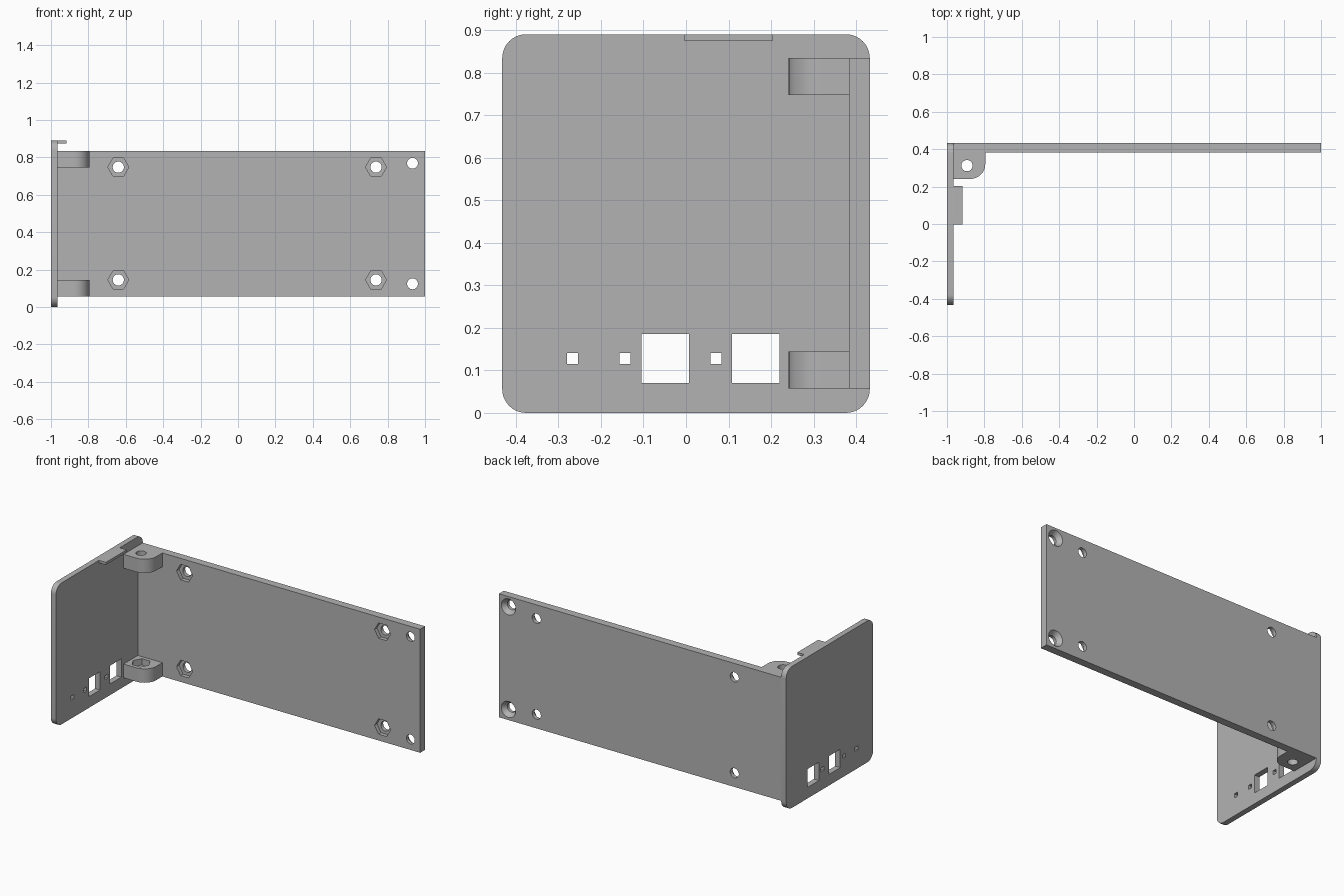
import bpy, bmesh
from math import pi, cos, sin
from mathutils import Matrix, Vector

cube = bpy.data.objects.get("Cube")
if cube:
    bpy.data.objects.remove(cube, do_unlink=True)

grey = bpy.data.materials.new("plain grey")
grey.use_nodes = True
colour = (0.45, 0.45, 0.45, 1)
grey.diffuse_color = colour
grey.node_tree.nodes["Principled BSDF"].inputs["Base Color"].default_value = colour


def finish(name, bm):
    bmesh.ops.recalc_face_normals(bm, faces=bm.faces)
    mesh = bpy.data.meshes.new(name)
    bm.to_mesh(mesh)
    bm.free()
    mesh.materials.append(grey)
    obj = bpy.data.objects.new(name, mesh)
    bpy.context.collection.objects.link(obj)
    return obj


def box(name, lo, hi):
    lo, hi = Vector(lo), Vector(hi)
    bm = bmesh.new()
    bmesh.ops.create_cube(bm, size=1, matrix=Matrix.Translation((lo + hi) / 2)
                          @ Matrix.Diagonal((*(hi - lo), 1)))
    return finish(name, bm)


def extrude(name, outline, vector):
    bm = bmesh.new()
    face = bm.faces.new([bm.verts.new(p) for p in outline])
    result = bmesh.ops.extrude_face_region(bm, geom=[face], use_keep_orig=True)
    moved = [v for v in result["geom"] if isinstance(v, bmesh.types.BMVert)]
    bmesh.ops.translate(bm, verts=moved, vec=vector)
    return finish(name, bm)


def arc(cx, cy, r, start, steps=10):
    return [(cx + r * cos(start + pi / 2 * i / steps),
             cy + r * sin(start + pi / 2 * i / steps)) for i in range(steps + 1)]


def cone(centre, axis, r1, r2, depth, sides=32):
    # r1 lies at the low end of the axis, r2 at the high end
    bm = bmesh.new()
    turn = Matrix.Rotation(-pi / 2, 4, "X") if axis == "Y" else Matrix()
    spin = Matrix.Rotation(pi / 2, 4, "Z") if sides == 6 and axis == "Z" else Matrix()
    bmesh.ops.create_cone(bm, cap_ends=True, segments=sides, radius1=r1, radius2=r2,
                          depth=depth, matrix=Matrix.Translation(centre) @ turn @ spin)
    # hexagon points must lie along x on the main plate
    if sides == 6 and axis == "Y":
        angle = max(v.co.z for v in bm.verts) - centre[2]
        if angle > r1 * 0.95:
            bmesh.ops.rotate(bm, verts=bm.verts, cent=centre,
                             matrix=Matrix.Rotation(pi / 6, 3, "Y"))
    return finish("cutter", bm)


def cut(obj, cutters):
    for cutter in cutters:
        mod = obj.modifiers.new("cut", "BOOLEAN")
        mod.operation, mod.solver, mod.object = "DIFFERENCE", "EXACT", cutter
        graph = bpy.context.evaluated_depsgraph_get()
        mesh = bpy.data.meshes.new_from_object(obj.evaluated_get(graph))
        obj.modifiers.clear()
        obj.data = mesh
        bpy.data.objects.remove(cutter, do_unlink=True)


INNER, BACK = 0.383, 0.432      # main plate faces
FACE = -0.965                   # inside of the end plate
LOW, HIGH = 0.057, 0.834        # main plate edges

# Long main plate with nut pockets and countersunk screw holes
plate = box("main_plate", (FACE, INNER, LOW), (1, BACK, HIGH))
cutters = []
for z in (0.145, 0.748):
    for x in (-0.64, 0.738):
        cutters.append(cone((x, 0.4, z), "Y", 0.03, 0.03, 0.2))
        cutters.append(cone((x, INNER, z), "Y", 0.056, 0.056, 0.05, 6))
for z in (0.124, 0.769):
    cutters.append(cone((0.933, 0.4, z), "Y", 0.029, 0.029, 0.2))
    cutters.append(cone((0.933, BACK - 0.014, z), "Y", 0.029, 0.051, 0.03))
cut(plate, cutters)

# End plate with rounded corners and connector openings
Y, TOP, R = 0.432, 0.89, 0.056
corners = [(Y - R, TOP - R), (R - Y, TOP - R), (R - Y, R), (Y - R, R)]
outline = [(-1, y, z) for i, (cy, cz) in enumerate(corners)
           for y, z in arc(cy, cz, R, i * pi / 2)]
end_plate = extrude("end_plate", outline, (1 + FACE, 0, 0))
cutters = [box("cutter", (-1.1, y, 0.07), (-0.9, y + 0.112, 0.185))
           for y in (-0.105, 0.108)]
for y in (-0.267, -0.143, 0.071):
    cutters.append(box("cutter", (-1.1, y - 0.013, 0.115), (-0.9, y + 0.013, 0.141)))
cut(end_plate, cutters)

# Thin locating tab along the top edge
tab = box("top_tab", (FACE, -0.004, 0.874), (-0.917, 0.203, TOP))

# Rounded mounting lugs, the lower one with a nut pocket
lugs = []
for name, z in (("upper_lug", HIGH - 0.087), ("lower_lug", LOW)):
    shape = [(FACE, INNER), (FACE, 0.241)] + arc(-0.875, 0.321, 0.08, -pi / 2) + [(-0.795, INNER)]
    lug = extrude(name, [(x, y, z) for x, y in shape], (0, 0, 0.087))
    cutters = [cone((-0.893, 0.312, z + 0.04), "Z", 0.03, 0.03, 0.3)]
    if name == "lower_lug":
        cutters.append(cone((-0.893, 0.312, z + 0.087), "Z", 0.056, 0.056, 0.08, 6))
    cut(lug, cutters)
    lugs.append(lug)

# Smooth the round walls while keeping flat edges crisp
bpy.ops.object.select_all(action="DESELECT")
for obj in (plate, end_plate, tab, *lugs):
    obj.select_set(True)
bpy.context.view_layer.objects.active = plate
bpy.ops.object.shade_smooth_by_angle(angle=pi / 6)
